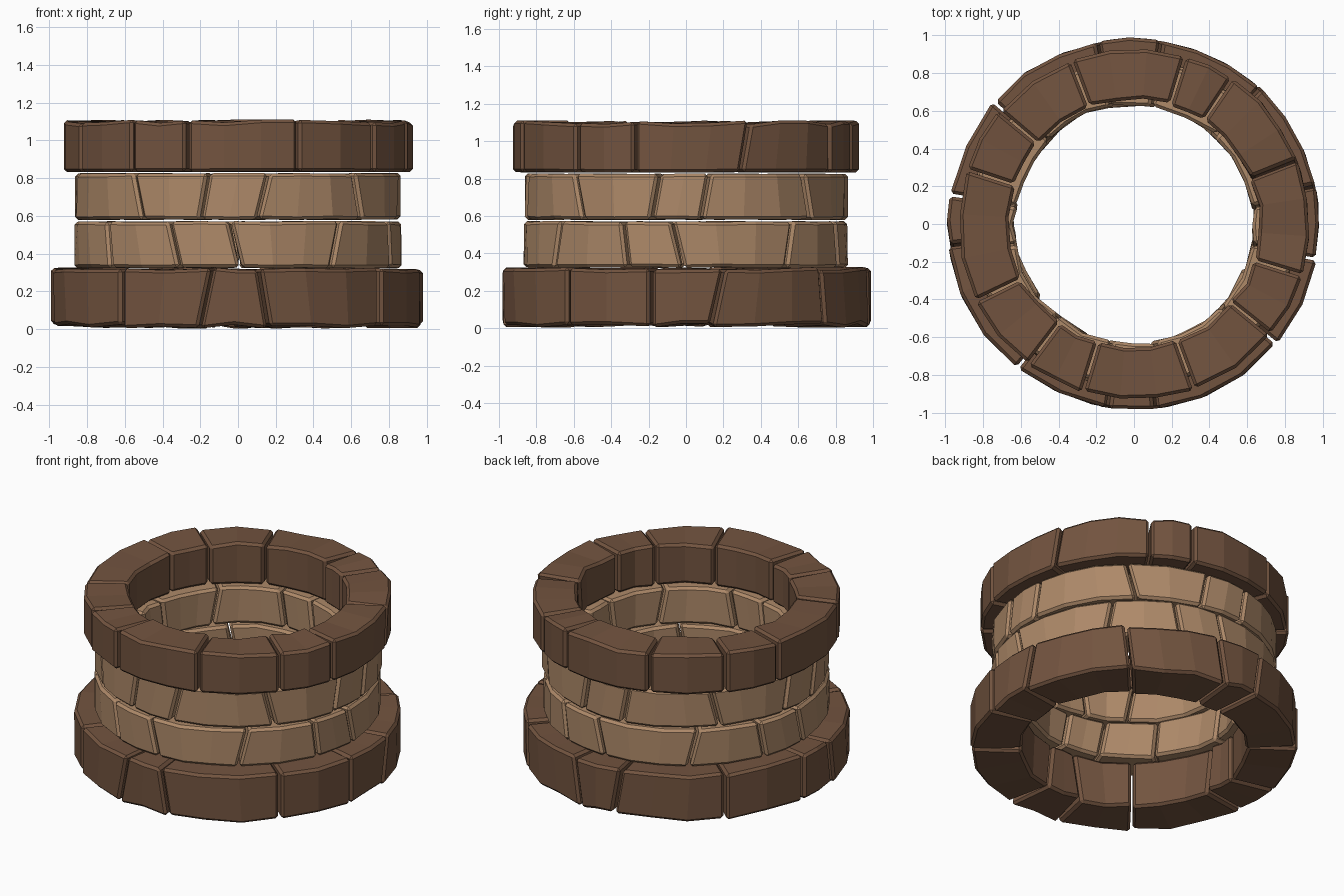
import bpy, bmesh, random
from math import radians, cos, sin

cube = bpy.data.objects.get("Cube")
if cube:
    bpy.data.objects.remove(cube, do_unlink=True)

random.seed(7)


def make_material(name, rgb):
    mat = bpy.data.materials.new(name)
    mat.use_nodes = True
    color = (*rgb, 1)
    mat.diffuse_color = color
    bsdf = mat.node_tree.nodes["Principled BSDF"]
    bsdf.inputs["Base Color"].default_value = color
    bsdf.inputs["Roughness"].default_value = 0.9
    return mat


DARK = make_material("dark brown stone", (0.17, 0.088, 0.05))
TAN = make_material("tan stone", (0.42, 0.25, 0.14))


def wobble(amount):
    return random.uniform(-amount, amount)


def build_stone(name, mat, start, end, r_in, r_out, z0, z1, rough_low, rough_high):
    """One curved block; start and end are (angle, slant) joints in degrees."""
    (a0, s0), (a1, s1) = start, end
    a1 += 360 if a1 < a0 else 0
    steps = max(2, round((a1 - a0) / 13))
    gap = 0.45
    bm = bmesh.new()
    rows = []
    for i in range(steps + 1):
        t = i / steps
        angle = a0 + gap + (a1 - a0 - 2 * gap) * t
        lean = (s0 * (1 - t) + s1 * t) / 2
        ro, ri = r_out + wobble(0.007), r_in + wobble(0.012)
        row = []
        for r, z, side in ((ri, z0 + wobble(rough_low), 1), (ro, z0 + wobble(rough_low), 1),
                           (ro, z1 + wobble(rough_high), -1), (ri, z1 + wobble(rough_high), -1)):
            a = radians(angle + side * lean)
            row.append(bm.verts.new((r * cos(a), r * sin(a), z)))
        rows.append(row)
    for low, high in zip(rows, rows[1:]):
        for k in range(4):
            n = (k + 1) % 4
            bm.faces.new((low[k], low[n], high[n], high[k]))
    bm.faces.new(rows[0])
    bm.faces.new(rows[-1])
    bmesh.ops.recalc_face_normals(bm, faces=bm.faces)
    mesh = bpy.data.meshes.new(name)
    bm.to_mesh(mesh)
    bm.free()
    mesh.materials.append(mat)
    obj = bpy.data.objects.new(name, mesh)
    bpy.context.collection.objects.link(obj)
    # Chipped edges
    bevel = obj.modifiers.new("chamfer", "BEVEL")
    bevel.width = 0.016
    bevel.segments = 1
    bevel.limit_method = "ANGLE"
    bevel.angle_limit = radians(45)


def build_ring(name, mat, joints, *shape):
    for i, joint in enumerate(joints):
        following = joints[(i + 1) % len(joints)]
        build_stone(f"{name}_{i + 1}", mat, joint, following, *shape)


# Wide base course
base = [(-129, 0), (-100, -4), (-82, 3), (-40, 0), (-11, 0), (10, -4),
        (48, 2), (83, 3), (100, -3), (139, 0), (171, 0), (188, 3)]
build_ring("base_stone", DARK, base, 0.68, 0.985, 0.015, 0.32, 0.014, 0.009)

# Two narrower wall courses
lower = [(-142, 2), (-113, 4), (-91, 4), (-53, -4), (-22, 2), (-3, 4),
         (40, -3), (68, 3), (88, 4), (128, -4), (157, 3), (178, 4)]
build_ring("lower_wall_stone", TAN, lower, 0.635, 0.868, 0.325, 0.57, 0.003, 0.003)

upper = [(-128, 4), (-102, -3), (-81, -4), (-42, 4), (-11, -3), (7, -3),
         (49, 4), (80, -3), (100, -3), (137, 4), (170, -3), (188, -4)]
build_ring("upper_wall_stone", TAN, upper, 0.635, 0.862, 0.581, 0.825, 0.003, 0.003)

# Overhanging rim course
rim = [(-154, 0), (-127, 0), (-107, 0), (-70, 0), (-39, 0), (-17, 0),
       (20, -3), (56, 0), (73, 0), (111, 0), (140, 0), (162, 0)]
build_ring("rim_stone", DARK, rim, 0.665, 0.93, 0.834, 1.1, 0.002, 0.012)
